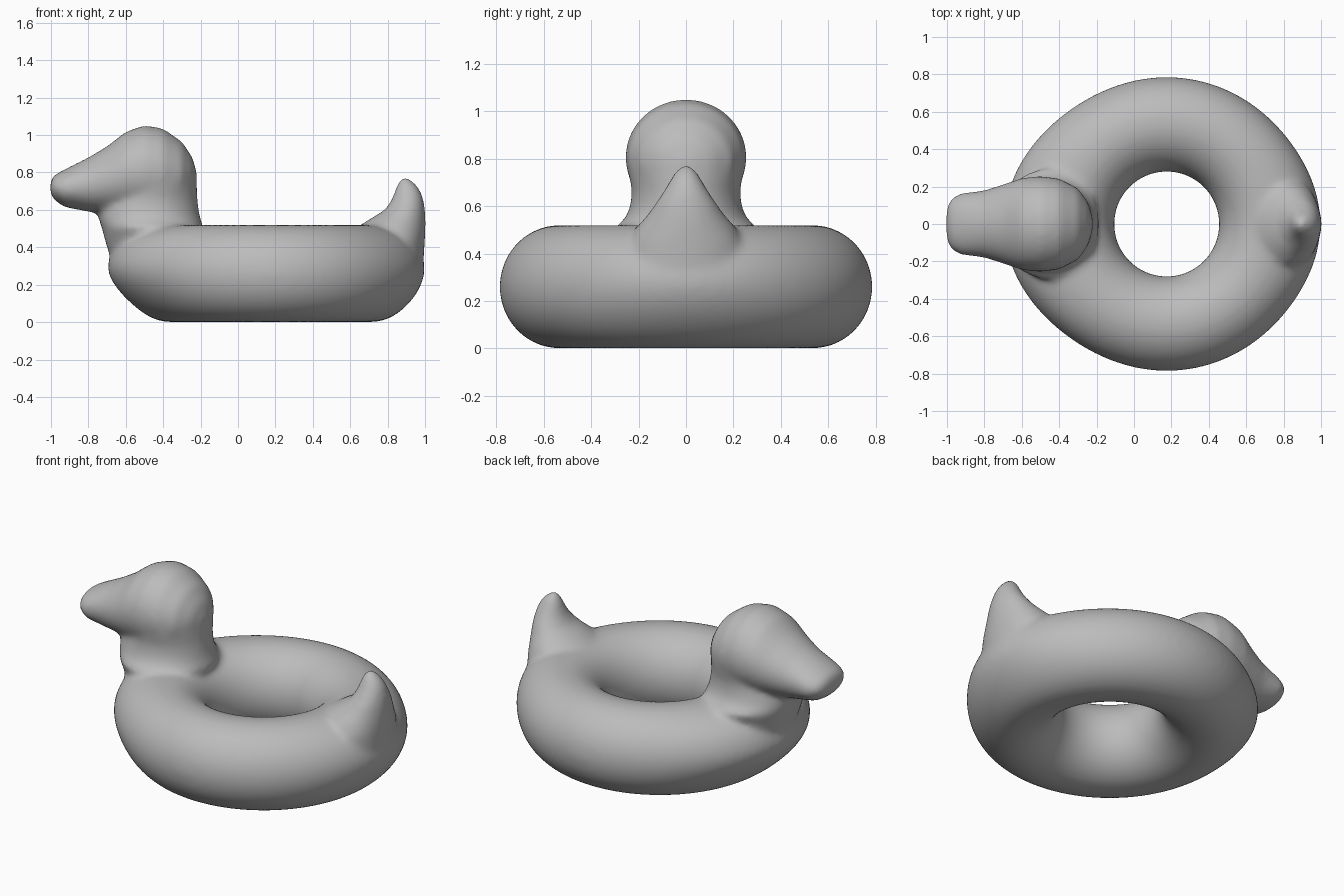
import bpy, bmesh, math

old = bpy.data.objects.get("Cube")
if old:
    bpy.data.objects.remove(old)

vinyl = bpy.data.materials.new("grey vinyl")
vinyl.use_nodes = True
GREY = (0.5, 0.5, 0.5, 1)
vinyl.diffuse_color = GREY
vinyl.node_tree.nodes["Principled BSDF"].inputs["Base Color"].default_value = GREY

bm = bmesh.new()
CENTRE, MAJOR, TUBE, HEIGHT = 0.175, 0.533, 0.253, 0.26
SIDES = 40


def skin(rings, closed=False):
    """Bridge rings of vertices with quads; cap the ends of an open loft."""
    n = len(rings[0])
    pairs = list(zip(rings, rings[1:]))
    if closed:
        pairs.append((rings[-1], rings[0]))
    else:
        bm.faces.new(rings[0][::-1])
        bm.faces.new(rings[-1])
    for a, b in pairs:
        for i in range(n):
            j = (i + 1) % n
            bm.faces.new((a[i], a[j], b[j], b[i]))


def smoothstep(a, b, t):
    t = min(1, max(0, (t - a) / (b - a)))
    return t * t * (3 - 2 * t)


def loft(sections, upright):
    """Elliptical sections: (station, low, high, half width), stacked in z or x."""
    rings = []
    for s, low, high, width in sections:
        mid, half = (low + high) / 2, (high - low) / 2
        ring = []
        for i in range(SIDES):
            a = math.tau * i / SIDES
            along, y = mid + half * math.cos(a), width * math.sin(a)
            ring.append(bm.verts.new((along, y, s) if upright else (s, y, along)))
        rings.append(ring)
    skin(rings)


# Swim ring, drawn out at the breast and the tail
rings = []
for i in range(96):
    a = math.tau * i / 96
    c = math.cos(a)
    bulge = 0.09 * c ** 4 if c < 0 else 0.04 * c ** 8
    ring = []
    for k in range(SIDES):
        p = math.tau * k / SIDES
        z = HEIGHT + HEIGHT * math.sin(p)
        r = MAJOR + TUBE * math.cos(p)
        r += bulge * smoothstep(0.03, 0.32, z) * smoothstep(-0.2, 0.9, math.cos(p))
        ring.append(bm.verts.new((CENTRE + r * c, r * math.sin(a), z)))
    rings.append(ring)
skin(rings, closed=True)

# Neck
loft([(0.30, -0.67, -0.25, 0.22), (0.45, -0.715, -0.20, 0.27),
      (0.51, -0.73, -0.185, 0.30), (0.55, -0.745, -0.20, 0.255),
      (0.60, -0.745, -0.21, 0.235), (0.66, -0.72, -0.217, 0.228),
      (0.75, -0.70, -0.22, 0.243), (0.83, -0.66, -0.23, 0.235)], True)

# Head and bill
loft([(-1.004, 0.69, 0.75, 0.07), (-0.985, 0.655, 0.785, 0.13),
      (-0.93, 0.615, 0.815, 0.165), (-0.80, 0.59, 0.88, 0.18),
      (-0.70, 0.58, 0.94, 0.212), (-0.60, 0.57, 1.018, 0.246),
      (-0.50, 0.56, 1.053, 0.257), (-0.40, 0.57, 1.035, 0.243),
      (-0.30, 0.61, 0.965, 0.192), (-0.245, 0.68, 0.885, 0.115),
      (-0.22, 0.76, 0.80, 0.03)], False)

# Upturned tail
loft([(0.30, 0.72, 0.99, 0.25), (0.45, 0.67, 1.0, 0.235),
      (0.51, 0.64, 1.003, 0.21), (0.56, 0.72, 1.003, 0.165),
      (0.60, 0.785, 1.0, 0.137), (0.65, 0.82, 0.993, 0.103),
      (0.70, 0.838, 0.978, 0.073), (0.74, 0.852, 0.95, 0.05),
      (0.772, 0.875, 0.91, 0.022)], True)

bmesh.ops.recalc_face_normals(bm, faces=bm.faces[:])
mesh = bpy.data.meshes.new("duck_swim_ring")
bm.to_mesh(mesh)
bm.free()
mesh.materials.append(vinyl)
duck = bpy.data.objects.new("duck_swim_ring", mesh)
bpy.context.collection.objects.link(duck)

# Fuse the parts into one inflated skin and soften the seams
fuse = duck.modifiers.new("Fuse", "REMESH")
fuse.mode = "VOXEL"
fuse.voxel_size = 0.016
fuse.use_smooth_shade = True
soften = duck.modifiers.new("Soften", "SMOOTH")
soften.factor = 0.5
soften.iterations = 14
